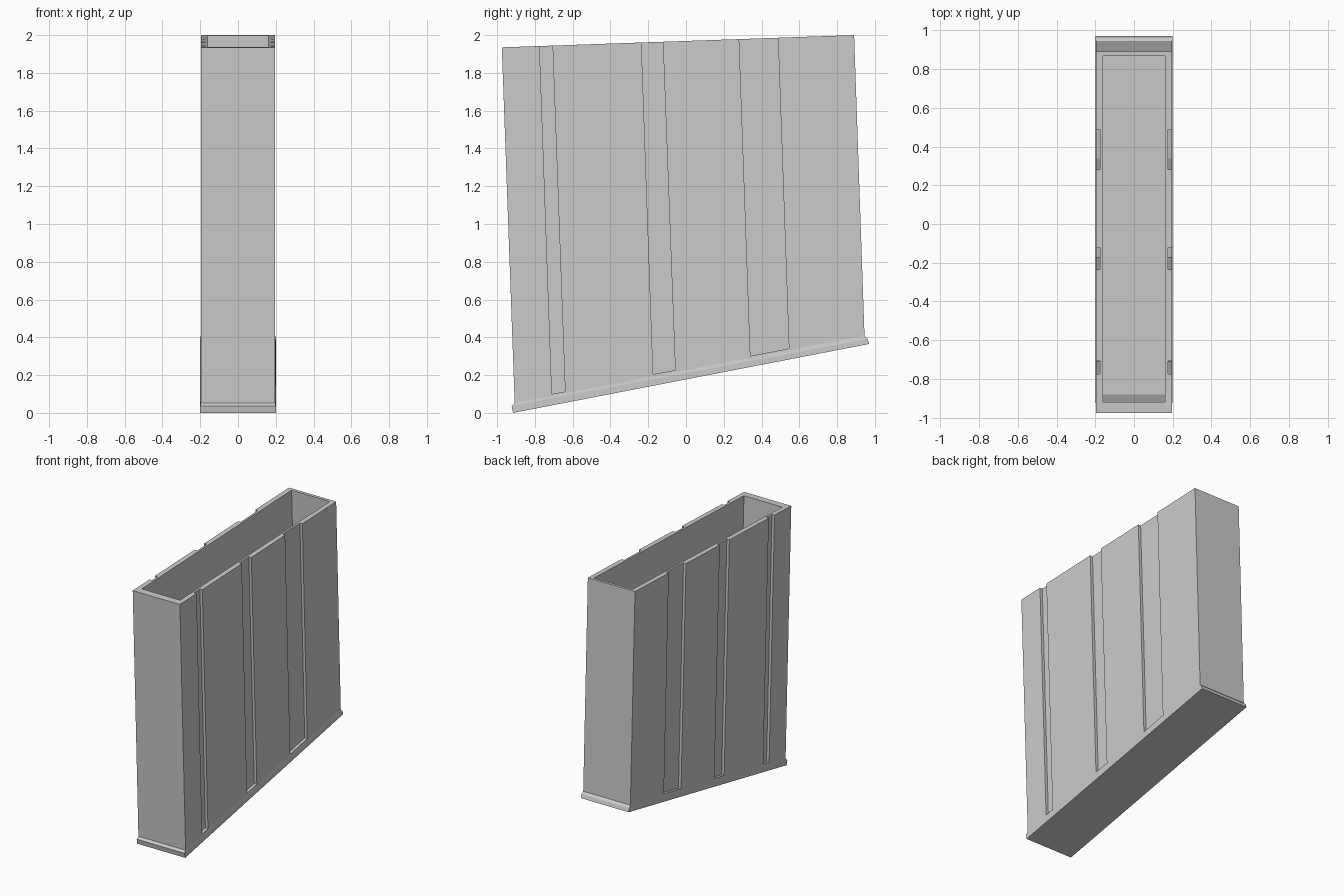
import bpy, bmesh

if "Cube" in bpy.data.objects:
    bpy.data.objects.remove(bpy.data.objects["Cube"])


def finish(name, bm):
    bmesh.ops.recalc_face_normals(bm, faces=bm.faces)
    mesh = bpy.data.meshes.new(name)
    bm.to_mesh(mesh)
    bm.free()
    obj = bpy.data.objects.new(name, mesh)
    bpy.context.collection.objects.link(obj)
    return obj


# Casing: rectangular rings lofted from the base, over the rim, down to the inner floor
# each ring: half width, front (y, z), back (y, z)
rings = [
    (0.200, (-0.916, 0.000), (0.970, 0.365)),   # base underside
    (0.200, (-0.923, 0.037), (0.961, 0.392)),   # flange edge
    (0.197, (-0.907, 0.053), (0.945, 0.408)),   # flange chamfer
    (0.197, (-0.975, 1.935), (0.890, 2.000)),   # outer rim
    (0.160, (-0.920, 1.937), (0.868, 1.999)),   # inner rim
    (0.160, (-0.880, 0.837), (0.908, 0.899)),   # inner floor
]
bm = bmesh.new()
loops = []
for w, (fy, fz), (by, bz) in rings:
    loops.append([bm.verts.new(p) for p in
                  ((-w, fy, fz), (w, fy, fz), (w, by, bz), (-w, by, bz))])
for a, b in zip(loops, loops[1:]):
    for i in range(4):
        j = (i + 1) % 4
        bm.faces.new((a[i], a[j], b[j], b[i]))
bm.faces.new(loops[0])
bm.faces.new(loops[-1])
casing = finish("casing", bm)

# Grooves: three shallow leaning slots on each side, open at the top
grooves = [  # bottom front, bottom back, top front y, top back y (at z = 1.96)
    ((-0.710, 0.100), (-0.640, 0.113), -0.776, -0.707),
    ((-0.174, 0.205), (-0.057, 0.226), -0.236, -0.122),
    ((0.341, 0.301), (0.545, 0.341), 0.282, 0.488),
]
bm = bmesh.new()
for side in (-1, 1):
    for (y0, z0), (y1, z1), t0, t1 in grooves:
        k0 = (2.1 - z0) / (1.96 - z0)
        k1 = (2.1 - z1) / (1.96 - z1)
        profile = [(y0, z0), (y1, z1),
                   (y1 + (t1 - y1) * k1, 2.1), (y0 + (t0 - y0) * k0, 2.1)]
        inner = [bm.verts.new((side * 0.176, y, z)) for y, z in profile]
        outer = [bm.verts.new((side * 0.260, y, z)) for y, z in profile]
        bm.faces.new(inner)
        bm.faces.new(outer)
        for i in range(4):
            j = (i + 1) % 4
            bm.faces.new((inner[i], inner[j], outer[j], outer[i]))
cutter = finish("groove_cutter", bm)
cutter.hide_render = True

cut = casing.modifiers.new("grooves", 'BOOLEAN')
cut.operation = 'DIFFERENCE'
cut.solver = 'EXACT'
cut.object = cutter
bpy.context.view_layer.objects.active = casing
casing.select_set(True)
bpy.ops.object.modifier_apply(modifier=cut.name)
bpy.data.objects.remove(cutter, do_unlink=True)
